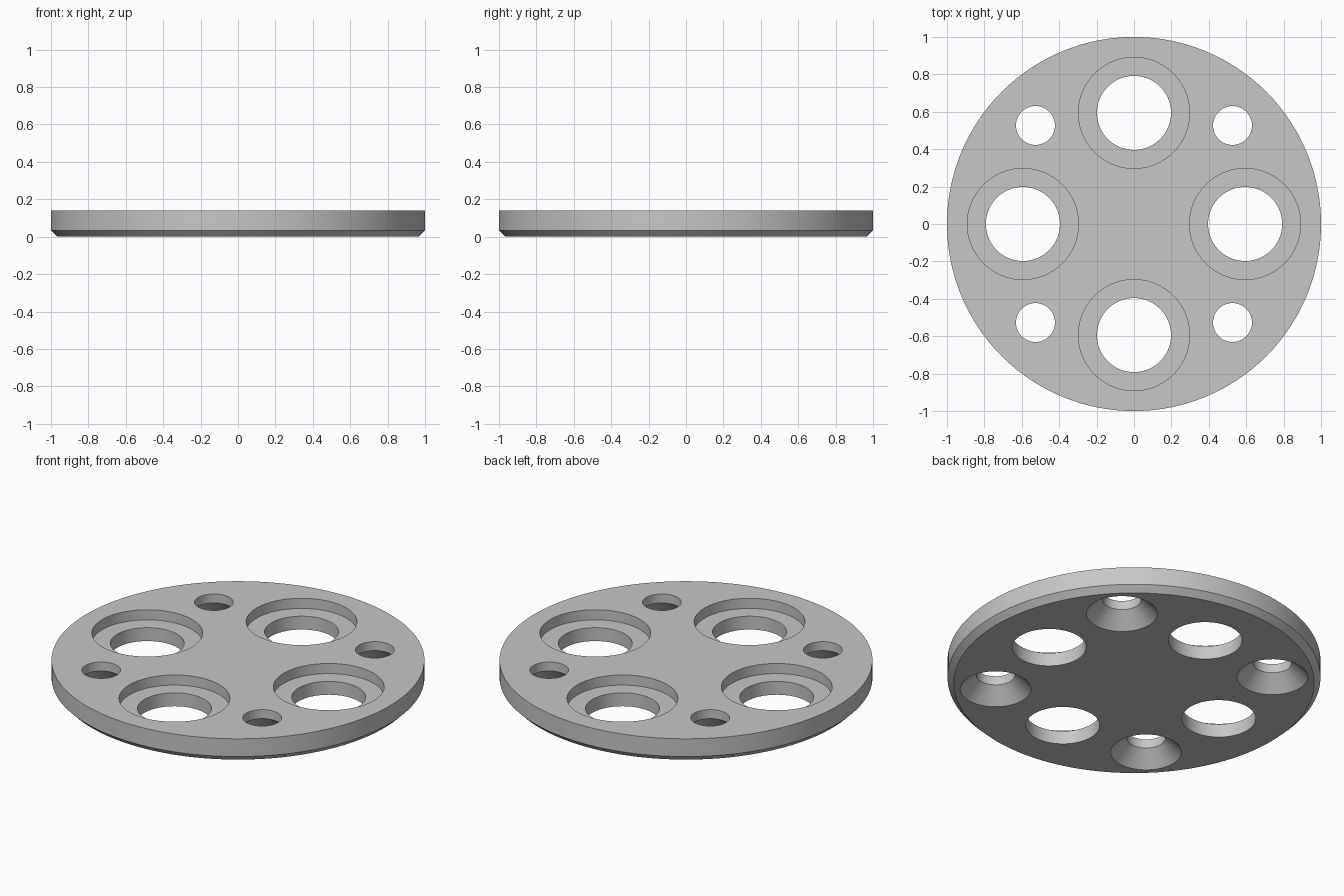
import bpy
import bmesh
from math import pi, cos, sin, radians

default = bpy.data.objects.get("Cube")
if default:
    bpy.data.objects.remove(default, do_unlink=True)

THICK = 0.139      # plate thickness
CHAMFER = 0.034    # lower rim chamfer
OVER = 0.05        # how far cutters reach past the plate

grey = bpy.data.materials.new("light_grey")
grey.use_nodes = True
colour = (0.57, 0.57, 0.57, 1)
grey.diffuse_color = colour
grey.node_tree.nodes["Principled BSDF"].inputs["Base Color"].default_value = colour


def turned(name, profile, segments, centre=(0, 0)):
    """Closed solid of revolution from (radius, z) points, listed bottom to top."""
    bm = bmesh.new()
    rings = []
    for r, z in profile:
        angles = [2 * pi * i / segments for i in range(segments)]
        rings.append([bm.verts.new((centre[0] + r * cos(a), centre[1] + r * sin(a), z))
                      for a in angles])
    for low, high in zip(rings, rings[1:]):
        for i in range(segments):
            j = (i + 1) % segments
            bm.faces.new((low[i], low[j], high[j], high[i]))
    bm.faces.new(rings[0][::-1])
    bm.faces.new(rings[-1])
    mesh = bpy.data.meshes.new(name)
    bm.to_mesh(mesh)
    bm.free()
    mesh.materials.append(grey)
    obj = bpy.data.objects.new(name, mesh)
    bpy.context.collection.objects.link(obj)
    return obj


# Round plate with chamfered lower rim
plate = turned("round_plate",
               [(1 - CHAMFER, 0), (1, CHAMFER), (1, THICK)], 128)

# Stepped holes on the axes, countersunk screw holes on the diagonals
BORE, POCKET, FLOOR = 0.198, 0.297, 0.079
SCREW, SINK = 0.104, 0.19
stepped = [(BORE, -OVER), (BORE, FLOOR), (POCKET, FLOOR), (POCKET, THICK + OVER)]
countersunk = [(SINK + OVER, -OVER), (SCREW, SINK - SCREW), (SCREW, THICK + OVER)]

cutters = []
for k in range(4):
    a = radians(90 * k)
    b = a + radians(45)
    cutters.append(turned("stepped_hole_cutter", stepped, 72,
                          (0.594 * cos(a), 0.594 * sin(a))))
    cutters.append(turned("screw_hole_cutter", countersunk, 48,
                          (0.745 * cos(b), 0.745 * sin(b))))

bpy.ops.object.select_all(action='DESELECT')
plate.select_set(True)
bpy.context.view_layer.objects.active = plate
for cutter in cutters:
    cutter.hide_render = True
    mod = plate.modifiers.new("hole", 'BOOLEAN')
    mod.operation = 'DIFFERENCE'
    mod.solver = 'EXACT'
    mod.object = cutter
    bpy.ops.object.modifier_apply(modifier=mod.name)
    bpy.data.objects.remove(cutter, do_unlink=True)

bpy.ops.object.shade_smooth_by_angle(angle=radians(30))
